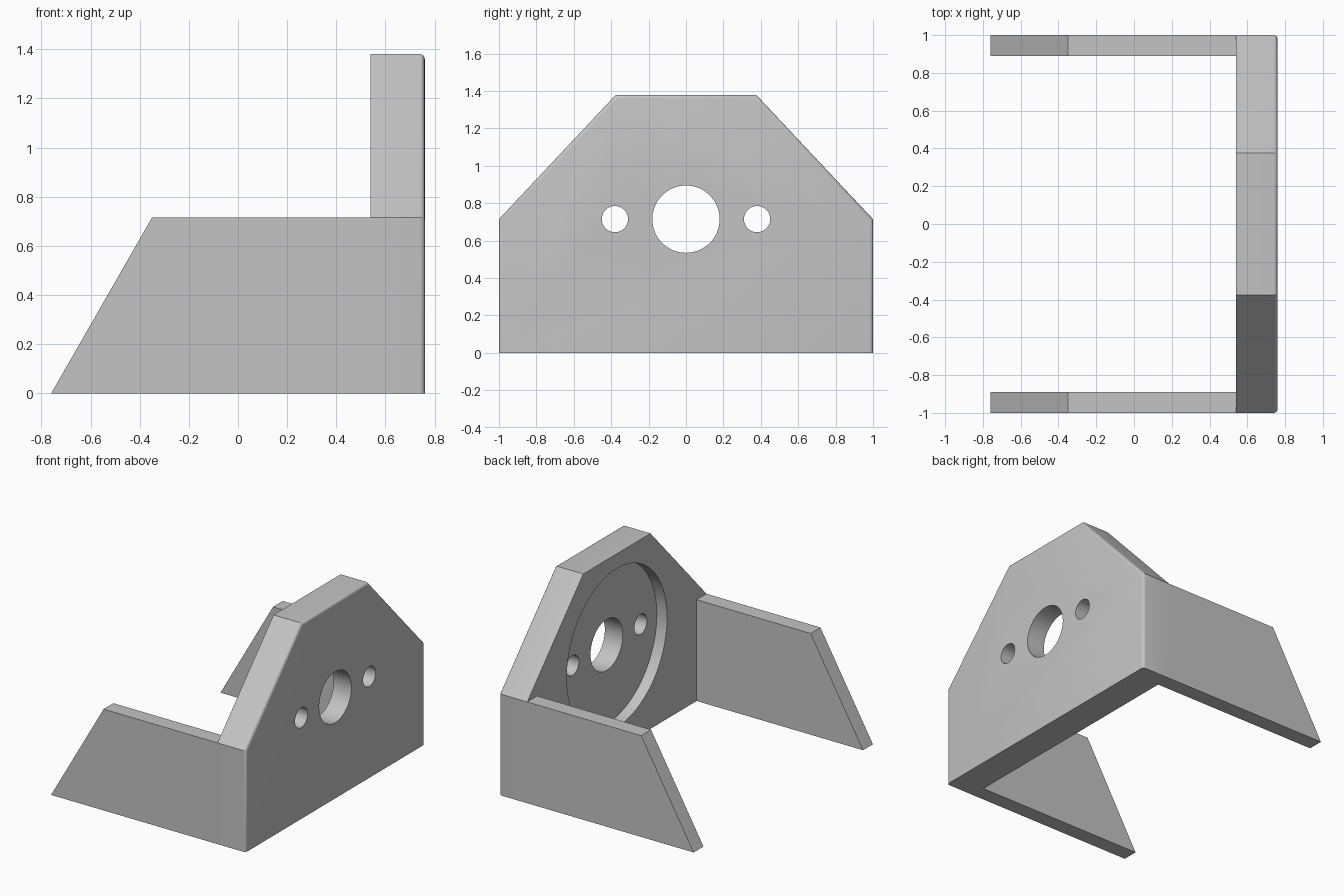
import bpy
import bmesh
from math import radians
from mathutils import Matrix, Vector

cube = bpy.data.objects.get("Cube")
if cube:
    bpy.data.objects.remove(cube, do_unlink=True)

INNER, OUTER = 0.54, 0.76      # plate faces along x
HALF, WALL = 1.0, 0.11         # half width, arm thickness
SHOULDER, TOP = 0.715, 1.38    # arm height, plate height
FILLET = 0.02

grey = bpy.data.materials.new("Plain grey")
grey.use_nodes = True
grey.diffuse_color = (0.55, 0.55, 0.55, 1)
grey.node_tree.nodes["Principled BSDF"].inputs["Base Color"].default_value = grey.diffuse_color


def make_object(name, bm):
    bmesh.ops.recalc_face_normals(bm, faces=bm.faces)
    mesh = bpy.data.meshes.new(name)
    bm.to_mesh(mesh)
    bm.free()
    mesh.materials.append(grey)
    obj = bpy.data.objects.new(name, mesh)
    bpy.context.collection.objects.link(obj)
    return obj


def prism(points, offset):
    """Extrude a closed outline along an offset."""
    bm = bmesh.new()
    face = bm.faces.new([bm.verts.new(p) for p in points])
    result = bmesh.ops.extrude_face_region(bm, geom=[face], use_keep_orig=True)
    verts = [v for v in result["geom"] if isinstance(v, bmesh.types.BMVert)]
    bmesh.ops.translate(bm, verts=verts, vec=Vector(offset))
    return bm


def activate(obj):
    bpy.ops.object.select_all(action="DESELECT")
    obj.select_set(True)
    bpy.context.view_layer.objects.active = obj


def drill(target, y, radius, x_start, x_end):
    """Cut a round hole along x at shoulder height."""
    bm = bmesh.new()
    place = Matrix.Translation(((x_start + x_end) / 2, y, SHOULDER))
    bmesh.ops.create_cone(bm, cap_ends=True, segments=64, radius1=radius, radius2=radius,
                          depth=x_end - x_start,
                          matrix=place @ Matrix.Rotation(radians(90), 4, "Y"))
    cutter = make_object("hole_cutter", bm)
    cutter.hide_render = True
    mod = target.modifiers.new("Hole", "BOOLEAN")
    mod.operation = "DIFFERENCE"
    mod.solver = "EXACT"
    mod.object = cutter
    activate(target)
    bpy.ops.object.modifier_apply(modifier=mod.name)
    bpy.data.objects.remove(cutter, do_unlink=True)


# Mounting plate with chamfered shoulders
outline = [(-HALF, 0), (HALF, 0), (HALF, SHOULDER),
           (0.375, TOP), (-0.375, TOP), (-HALF, SHOULDER)]
bm = prism([(INNER, y, z) for y, z in outline], (OUTER - INNER, 0, 0))

# Rounded outer rim, left sharp along the base
rim = [e for e in bm.edges
       if all(v.co.x > OUTER - 0.01 for v in e.verts)
       and any(v.co.z > 0.01 for v in e.verts)]
bmesh.ops.bevel(bm, geom=rim, offset=FILLET, segments=4, profile=0.5, affect="EDGES")
plate = make_object("mounting_plate", bm)

# Round recess, shaft hole and two bolt holes
drill(plate, 0, 0.56, INNER - 0.1, INNER + 0.08)
drill(plate, 0, 0.18, INNER - 0.1, OUTER + 0.1)
for side in (-1, 1):
    drill(plate, side * 0.38, 0.07, INNER - 0.1, OUTER + 0.1)

activate(plate)
bpy.ops.object.shade_smooth_by_angle(angle=radians(30))

# Side arms with sloping ends
arm = [(-0.76, 0), (INNER, 0), (INNER, SHOULDER), (-0.35, SHOULDER)]
for name, side in (("right_arm", -1), ("left_arm", 1)):
    make_object(name, prism([(x, side * HALF, z) for x, z in arm], (0, -side * WALL, 0)))
